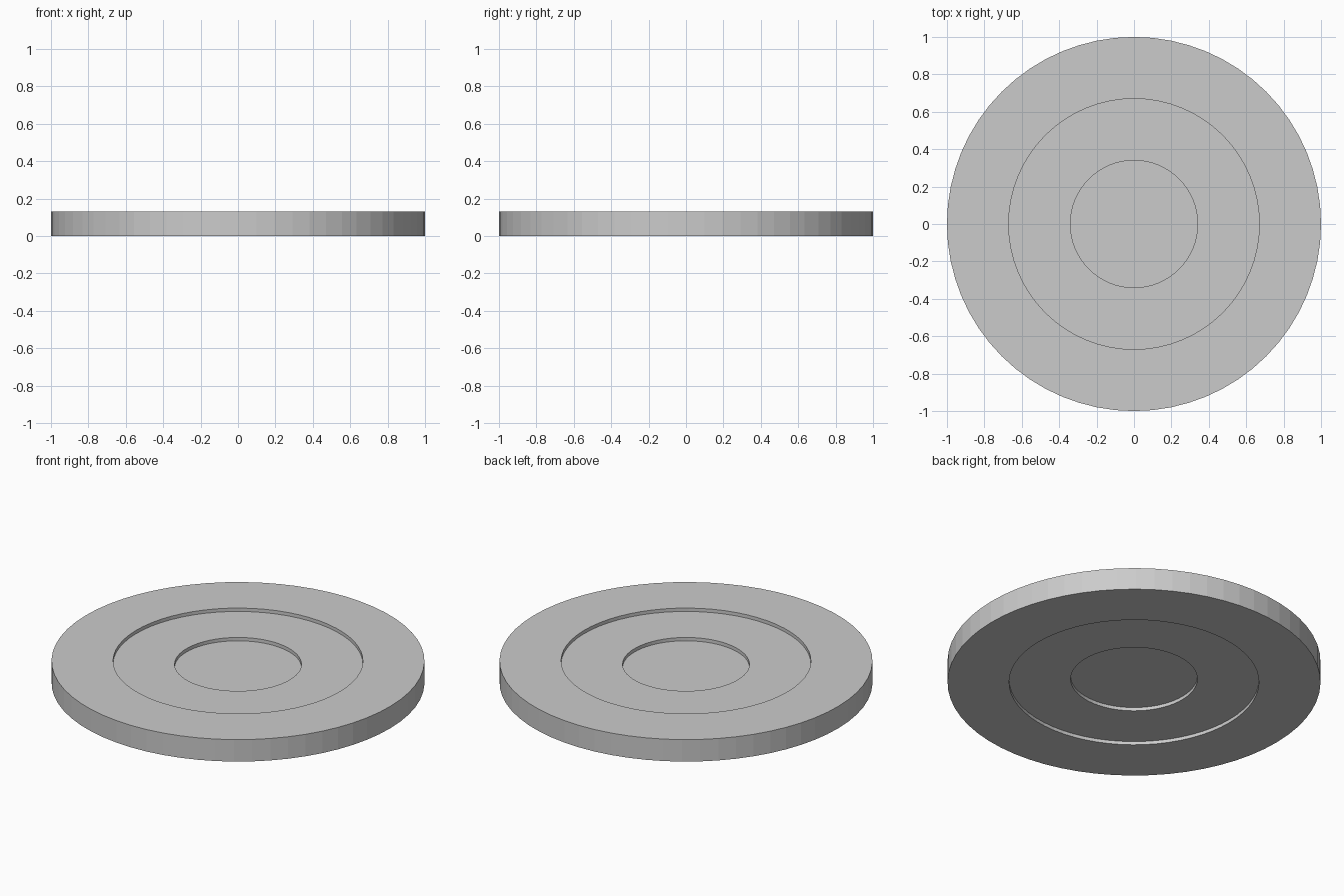
import bpy, bmesh, math

if "Cube" in bpy.data.objects:
    bpy.data.objects.remove(bpy.data.objects["Cube"])

SEG = 64
# Half profile (radius, z): disc recessed in two steps on both faces
top = [(0.34, 0.09), (0.34, 0.11), (0.67, 0.11), (0.67, 0.13), (1.0, 0.13)]
profile = top + [(r, 0.13 - z) for r, z in reversed(top)]

grey = bpy.data.materials.new("grey")
grey.diffuse_color = (0.6, 0.6, 0.6, 1)
grey.use_nodes = True
grey.node_tree.nodes["Principled BSDF"].inputs["Base Color"].default_value = grey.diffuse_color

# Stepped disc, lathed around z
bm = bmesh.new()
rings = []
for r, z in profile:
    rings.append([bm.verts.new((r * math.cos(2 * math.pi * i / SEG),
                                r * math.sin(2 * math.pi * i / SEG), z))
                  for i in range(SEG)])
for a, b in zip(rings, rings[1:]):
    for i in range(SEG):
        j = (i + 1) % SEG
        bm.faces.new((a[i], b[i], b[j], a[j]))
# Centre floors
bm.faces.new(rings[0])
bm.faces.new(rings[-1][::-1])
bmesh.ops.recalc_face_normals(bm, faces=bm.faces)

mesh = bpy.data.meshes.new("stepped_disc")
bm.to_mesh(mesh)
bm.free()
mesh.materials.append(grey)
disc = bpy.data.objects.new("stepped_disc", mesh)
bpy.context.collection.objects.link(disc)
